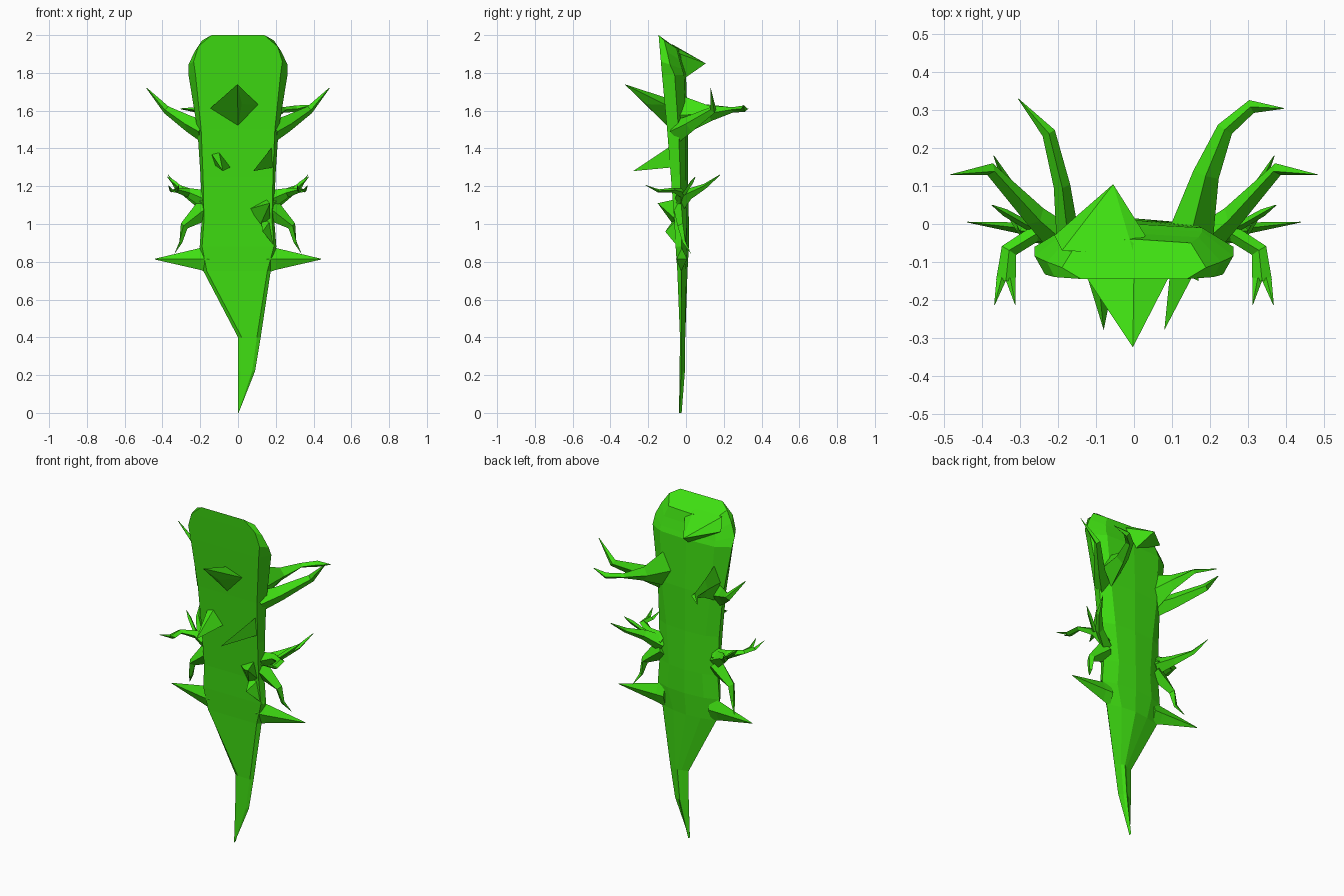
import bpy, bmesh
from mathutils import Vector

green = bpy.data.materials.new("leaf_green")
green.diffuse_color = (0.05, 0.74, 0.006, 1)


def finish(name, bm):
    bmesh.ops.recalc_face_normals(bm, faces=bm.faces)
    me = bpy.data.meshes.new(name)
    bm.to_mesh(me)
    bm.free()
    me.materials.append(green)
    ob = bpy.data.objects.new(name, me)
    bpy.context.collection.objects.link(ob)
    return ob


def loft(name, rings):
    bm = bmesh.new()
    vs = [[bm.verts.new(p) for p in r] for r in rings]
    n = len(vs[0])
    for a, b in zip(vs, vs[1:]):
        for i in range(n):
            j = (i + 1) % n
            bm.faces.new((a[i], a[j], b[j], b[i]))
    bm.faces.new(vs[0])
    bm.faces.new(vs[-1])
    return finish(name, bm)


def limb(name, path):
    """Four-sided tapering limb; path holds (x, y, z, half width, half height)."""
    pts = [Vector(p[:3]) for p in path]
    rings = []
    for i, p in enumerate(path):
        d = (pts[min(i + 1, len(pts) - 1)] - pts[max(i - 1, 0)]).normalized()
        u = d.cross(Vector((0, 0, 1))).normalized()
        v = u.cross(d)
        c = pts[i]
        rings.append([c + u * p[3], c + v * p[4], c - u * p[3], c - v * p[4]])
    return loft(name, rings)


def pair(name, path):
    for side, s in (("right", 1), ("left", -1)):
        limb(f"{name}_{side}", [(p[0] * s, *p[1:]) for p in path])


def hull(name, pts):
    bm = bmesh.new()
    for p in pts:
        bm.verts.new(p)
    bmesh.ops.convex_hull(bm, input=bm.verts)
    return finish(name, bm)


# Body with tail: z, centre x, front / side / back half widths, front / side / back y, drop to back
body = [
    (2.00, 0, .14, .19, .15, -.145, -.115, -.05, .07),
    (1.94, 0, .21, .23, .17, -.14, -.10, -.035, .07),
    (1.86, 0, .235, .262, .18, -.133, -.085, -.02, .04),
    (1.79, 0, .225, .262, .18, -.127, -.06, -.01, 0),
    (1.50, 0, .195, .215, .16, -.10, -.04, .0, 0),
    (1.25, 0, .185, .198, .13, -.08, -.03, .0, 0),
    (1.02, 0, .18, .192, .11, -.062, -.025, .005, 0),
    (.88, 0, .19, .203, .12, -.055, -.025, .005, 0),
    (.75, -.005, .16, .178, .09, -.046, -.025, -.002, 0),
    (.40, .06, .04, .06, .02, -.032, -.024, -.014, 0),
    (.22, .045, .03, .045, .015, -.034, -.026, -.016, 0),
    (.005, .001, .001, .002, .001, -.037, -.035, -.033, 0),
]
rings = []
for z, cx, f, s, b, yf, ys, yb, drop in body:
    zs, zb = z - drop * .4, z - drop
    rings.append([(cx - f, yf, z), (cx + f, yf, z), (cx + s, ys, zs), (cx + b, yb, zb),
                  (cx, yb + .01, zb), (cx - b, yb, zb), (cx - s, ys, zs)])
rings[-1] = [(x, y, max(z - .005, 0)) for x, y, z in rings[-1]]
loft("body", rings)

# Pointed crest at the back of the top
hull("crest", [(-.055, .105, 1.85), (-.19, -.07, 1.95), (0, -.08, 1.95), (-.21, -.03, 1.88),
               (.03, -.03, 1.9), (-.01, -.01, 1.77)])

# Spikes on the front
hull("upper_front_spike", [(-.15, -.105, 1.61), (.11, -.105, 1.63), (0, -.10, 1.52),
                           (0, -.11, 1.67), (.02, -.21, 1.635), (-.003, -.325, 1.74)])
hull("middle_front_spike_right", [(.19, -.07, 1.42), (.19, -.07, 1.3), (.1, -.08, 1.3),
                                  (.15, -.09, 1.36), (.08, -.28, 1.28)])
hull("middle_front_spike_left", [(-.14, -.085, 1.37), (-.1, -.085, 1.38), (-.04, -.08, 1.3),
                                 (-.12, -.08, 1.31), (-.08, -.28, 1.28)])
hull("lower_front_bump", [(.06, -.06, 1.08), (.15, -.06, 1.13), (.17, -.15, 1.11),
                          (.13, -.13, 1.1), (.12, -.07, 1.0), (.17, -.05, 1.02)])
hull("lower_front_flap", [(.12, -.06, 1.03), (.13, -.11, .96), (.2, -.04, .875), (.18, -.04, 1.03)])

# Upper side spikes, bent upward at the elbow
pair("upper_side_spike", [(.18, -.05, 1.49, .045, .06), (.26, .02, 1.53, .03, .045),
                          (.38, .145, 1.605, .017, .022), (.484, .13, 1.72, .001, .002)])

# Back arms
limb("back_arm_right", [(.15, -.03, 1.575, .06, .11), (.19, .13, 1.585, .035, .04),
                        (.24, .25, 1.605, .022, .014), (.31, .31, 1.61, .018, .018),
                        (.395, .305, 1.63, .001, .002)])
limb("back_arm_left", [(-.175, -.03, 1.575, .03, .11), (-.19, .1, 1.585, .022, .05),
                       (-.225, .24, 1.605, .018, .014), (-.305, .33, 1.61, .001, .002)])

# Middle limbs: backward spike, forked forward claw, and drooping leg
pair("rear_middle_spike", [(.17, -.03, 1.11, .03, .05), (.26, .02, 1.16, .022, .03),
                           (.33, .1, 1.2, .015, .014), (.37, .18, 1.26, .001, .002)])
pair("claw_arm", [(.17, -.03, 1.13, .03, .05), (.26, -.025, 1.165, .022, .025),
                  (.33, -.07, 1.18, .022, .012), (.338, -.15, 1.175, .026, .008)])
for k, tip_x in (("outer", .368), ("inner", .313)):
    x = .338 + (.012 if k == "outer" else -.012)
    pair(f"claw_{k}_tip", [(x, -.145, 1.175, .013, .009), (tip_x, -.213, 1.205, .001, .001)])
pair("thin_side_spike", [(.27, -.01, 1.16, .012, .012), (.34, .03, 1.22, .01, .012),
                         (.375, .05, 1.25, .001, .001)])
pair("drooping_leg", [(.17, -.03, 1.08, .035, .06), (.285, -.02, .99, .025, .022),
                      (.302, -.01, .905, .012, .01), (.335, .025, .845, .001, .001)])

# Lower side spikes
pair("lower_side_spike", [(.15, -.025, .815, .028, .075), (.2, -.022, .815, .025, .058),
                          (.44, .005, .814, .001, .002)])
